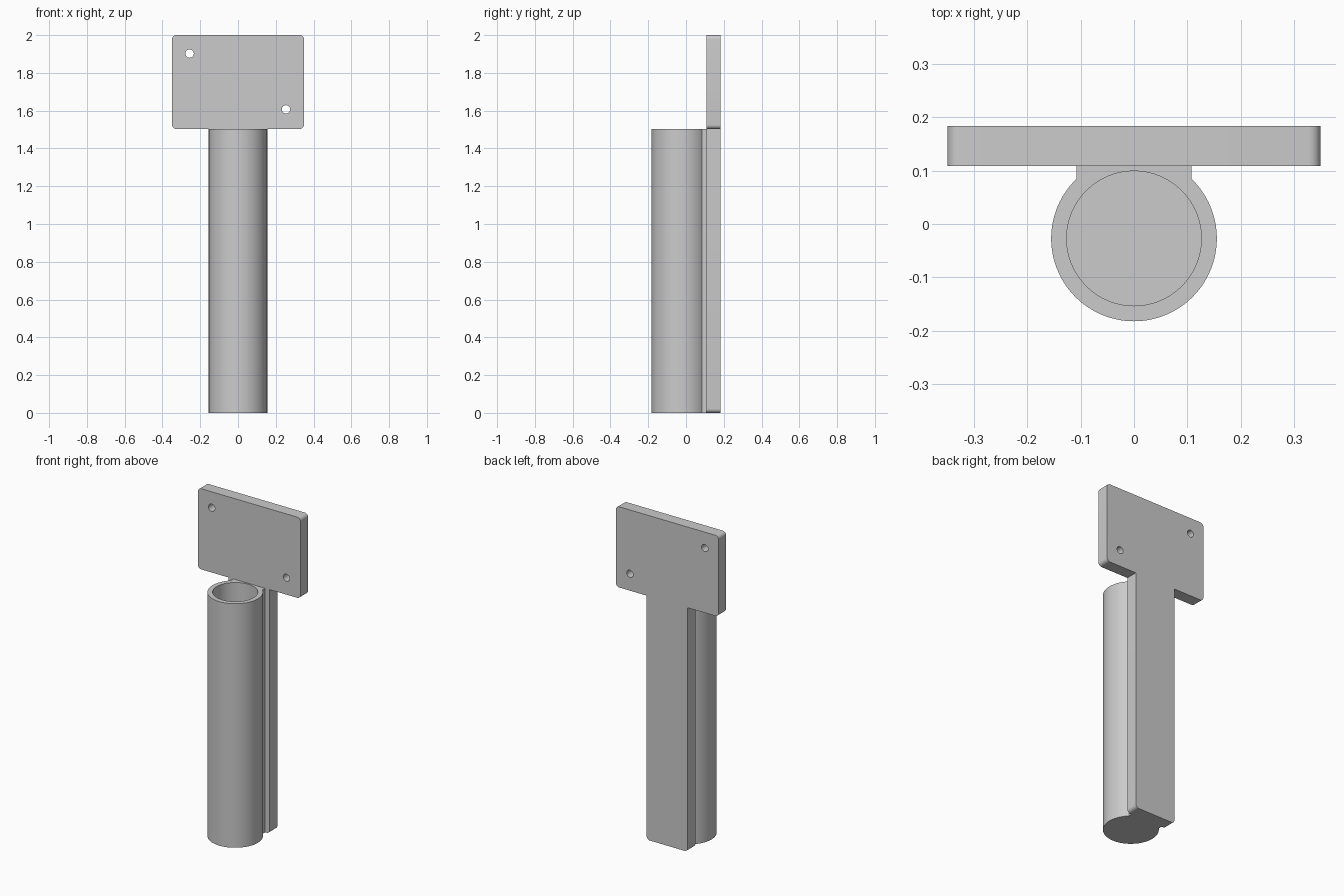
import bpy, bmesh
from math import sin, cos, pi, atan2, asin
from mathutils import Vector

if "Cube" in bpy.data.objects:
    bpy.data.objects.remove(bpy.data.objects["Cube"])

TOP, MID = 2.0, 1.503              # plate top, plate bottom / tube top
PLATE_W, STEM_W = 0.349, 0.14      # half widths
Y0, Y1 = 0.109, 0.183              # plate thickness range
TUBE_Y, R_OUT, R_IN = -0.027, 0.155, 0.126
NECK_W, FLOOR = 0.108, 0.03


def arc(cx, cy, r, a0, a1, n):
    return [(cx + r * cos(a0 + (a1 - a0) * i / n),
             cy + r * sin(a0 + (a1 - a0) * i / n)) for i in range(n + 1)]


def prism(name, pts, start, end, axis):
    """Extrude a 2D outline along 'Y' (points are x,z) or 'Z' (points are x,y)."""
    bm = bmesh.new()
    place = (lambda p: (p[0], start, p[1])) if axis == 'Y' else (lambda p: (p[0], p[1], start))
    face = bm.faces.new([bm.verts.new(place(p)) for p in pts])
    step = Vector((0, end - start, 0) if axis == 'Y' else (0, 0, end - start))
    ext = bmesh.ops.extrude_face_region(bm, geom=[face], use_keep_orig=True)
    bmesh.ops.translate(bm, vec=step,
                        verts=[v for v in ext['geom'] if isinstance(v, bmesh.types.BMVert)])
    bmesh.ops.recalc_face_normals(bm, faces=bm.faces)
    mesh = bpy.data.meshes.new(name)
    bm.to_mesh(mesh)
    bm.free()
    ob = bpy.data.objects.new(name, mesh)
    bpy.context.collection.objects.link(ob)
    return ob


def activate(ob):
    bpy.ops.object.select_all(action='DESELECT')
    ob.select_set(True)
    bpy.context.view_layer.objects.active = ob


def cut(ob, cutter):
    activate(ob)
    mod = ob.modifiers.new("cut", 'BOOLEAN')
    mod.operation, mod.solver, mod.object = 'DIFFERENCE', 'EXACT', cutter
    bpy.ops.object.modifier_apply(modifier=mod.name)
    bpy.data.objects.remove(cutter)


def smooth(ob):
    activate(ob)
    bpy.ops.object.shade_smooth_by_angle(angle=pi / 6)


# T-shaped backplate with rounded outer corners
r = 0.022
half = (arc(STEM_W - r, r, r, -pi / 2, 0, 6) + [(STEM_W, MID)]
        + arc(PLATE_W - r, MID + r, r, -pi / 2, 0, 6)
        + arc(PLATE_W - r, TOP - r, r, 0, pi / 2, 6))
backplate = prism("backplate", half + [(-x, z) for x, z in reversed(half)], Y0, Y1, 'Y')

# Two diagonal screw holes
for x, z in ((-0.256, 1.902), (0.254, 1.607)):
    cut(backplate, prism("screw_hole", arc(x, z, 0.022, 0, 2 * pi, 32)[:-1],
                         Y0 - 0.05, Y1 + 0.05, 'Y'))
smooth(backplate)

# Holder tube with the neck joining it to the backplate
a = asin(NECK_W / R_OUT)
outline = arc(0, TUBE_Y, R_OUT, pi / 2 + a, 5 * pi / 2 - a, 96)
tube = prism("holder_tube", outline + [(NECK_W, Y0), (-NECK_W, Y0)], 0, MID, 'Z')

# Blind bore, open at the top
cut(tube, prism("bore", arc(0, TUBE_Y, R_IN, 0, 2 * pi, 96)[:-1], FLOOR, MID + 0.1, 'Z'))
smooth(tube)
